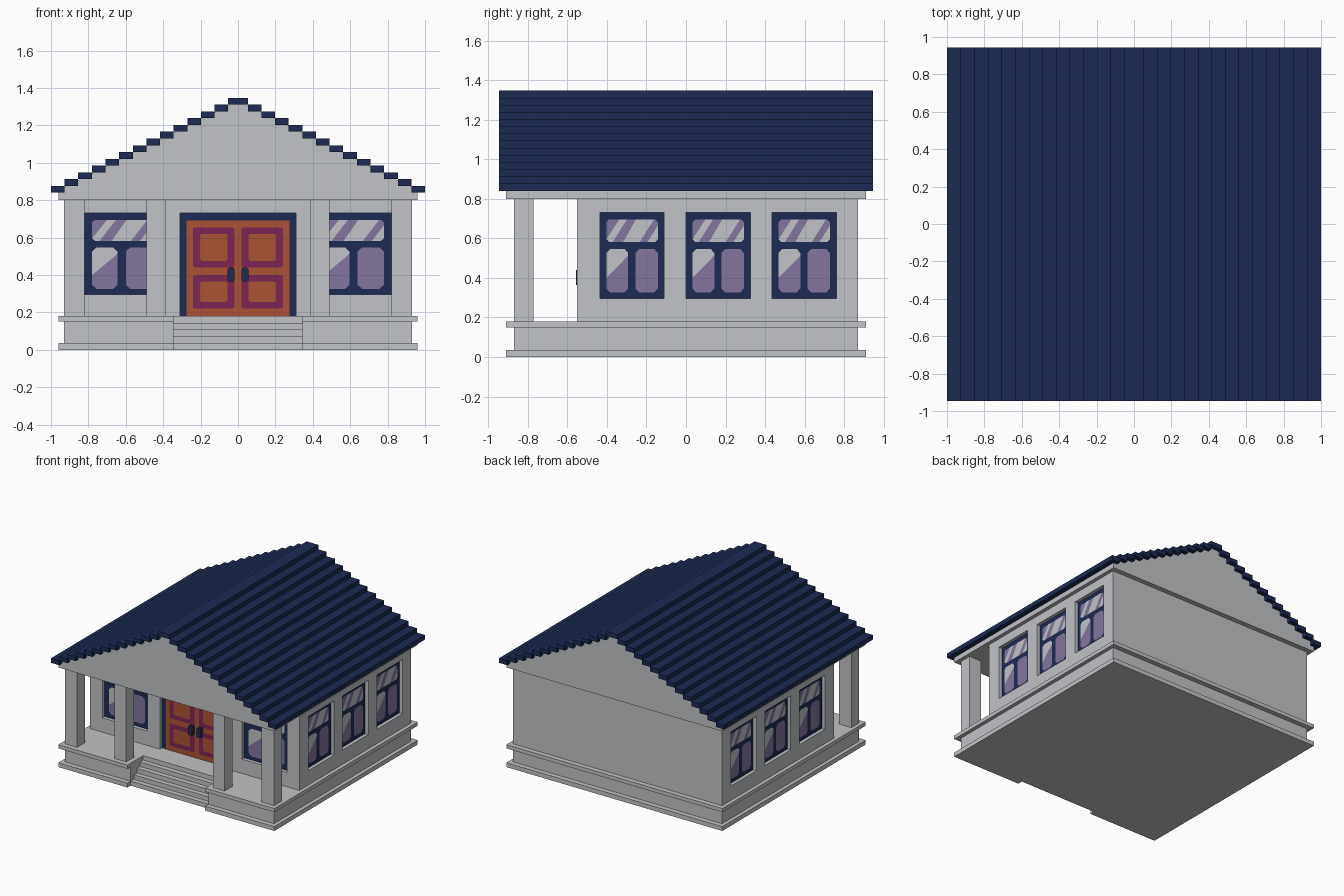
import bpy, bmesh
from mathutils import Matrix, Vector

if "Cube" in bpy.data.objects:
    bpy.data.objects.remove(bpy.data.objects["Cube"])


def material(name, hex_code):
    """Flat material from an sRGB hex colour, stored as linear."""
    srgb = [int(hex_code[i:i + 2], 16) / 255 for i in (0, 2, 4)]
    colour = [((c + 0.055) / 1.055) ** 2.4 if c > 0.04 else c / 12.92 for c in srgb] + [1]
    mat = bpy.data.materials.new(name)
    mat.use_nodes = True
    mat.diffuse_color = colour
    shader = mat.node_tree.nodes["Principled BSDF"]
    shader.inputs["Base Color"].default_value = colour
    shader.inputs["Roughness"].default_value = 0.9
    return mat


STONE = material("light_grey_stone", "c2c3c7")
NAVY = material("navy", "1d2b53")
GLASS = material("lavender_glass", "83769c")
BROWN = material("orange_brown_wood", "ab5236")
PLUM = material("plum_trim", "7e2553")


def finish(name, bm, mats):
    mesh = bpy.data.meshes.new(name)
    bm.to_mesh(mesh)
    bm.free()
    for mat in mats:
        mesh.materials.append(mat)
    obj = bpy.data.objects.new(name, mesh)
    bpy.context.collection.objects.link(obj)
    return obj


def boxes(name, spans, mat):
    """One object from boxes given as (x0, x1, y0, y1, z0, z1)."""
    bm = bmesh.new()
    for x0, x1, y0, y1, z0, z1 in spans:
        centre = Vector((x0 + x1, y0 + y1, z0 + z1)) / 2
        scale = Matrix.Diagonal((x1 - x0, y1 - y0, z1 - z0, 1))
        bmesh.ops.create_cube(bm, size=1, matrix=Matrix.Translation(centre) @ scale)
    return finish(name, bm, [mat])


def prism(name, points, sweep, mat):
    """Extrude a closed outline along a vector."""
    bm = bmesh.new()
    face = bm.faces.new([bm.verts.new(p) for p in points])
    moved = bmesh.ops.extrude_face_region(bm, geom=[face], use_keep_orig=True)["geom"]
    bmesh.ops.translate(bm, vec=sweep,
                        verts=[v for v in moved if isinstance(v, bmesh.types.BMVert)])
    bmesh.ops.recalc_face_normals(bm, faces=bm.faces)
    return finish(name, bm, [mat])


def mirrored(spans):
    return spans + [(-b, -a, *rest) for a, b, *rest in spans]


def rect(u0, u1, v0, v1):
    return [(u0, v0), (u1, v0), (u1, v1), (u0, v1)]


def clipped(u0, u1, v0, v1, cu, cv):
    """Rectangle with cut corners."""
    return [(u0 + cu, v0), (u1 - cu, v0), (u1, v0 + cv), (u1, v1 - cv),
            (u1 - cu, v1), (u0 + cu, v1), (u0, v1 - cv), (u0, v0 + cv)]


def panel(name, origin, across, size, layers, mats):
    """Flat painted panel: layers of (outline, material index, level)."""
    u, v = Vector(across), Vector((0, 0, 1))
    n = u.cross(v)
    bm = bmesh.new()
    for outline, index, level in layers:
        verts = [bm.verts.new(Vector(origin) + u * a * size[0] + v * b * size[1]
                              + n * level * 0.002) for a, b in outline]
        bm.faces.new(verts).material_index = index
    return finish(name, bm, mats)


# Stepped plinth, notched at the front for the stairs
STAIR_X, STAIR_BACK = 0.345, -0.71
for name, hx, hy, z0, z1 in (("plinth_foot", 0.96, 0.91, 0, 0.035),
                             ("plinth_body", 0.93, 0.87, 0.035, 0.15),
                             ("porch_floor", 0.96, 0.91, 0.15, 0.18)):
    outline = [(-hx, -hy), (-STAIR_X, -hy), (-STAIR_X, STAIR_BACK), (STAIR_X, STAIR_BACK),
               (STAIR_X, -hy), (hx, -hy), (hx, hy), (-hx, hy)]
    prism(name, [(x, y, z0) for x, y in outline], (0, 0, z1 - z0), STONE)

boxes("front_steps", [(-STAIR_X, STAIR_X, -0.87 + 0.04 * i, STAIR_BACK,
                       0.036 * i, 0.036 * (i + 1)) for i in range(4)], STONE)

# Porch columns
boxes("porch_columns", mirrored([(0.82, 0.93, -0.87, -0.77, 0.18, 0.80),
                                 (0.385, 0.49, -0.87, -0.77, 0.18, 0.80)]), STONE)

# Walls: solid core with an outer skin that leaves recessed openings
SILL, HEAD, RECESS = 0.295, 0.73, 0.03
WIN_Y, WIN_W = (-0.435, 0, 0.435), 0.325
front, core_x = -0.55, 0.93 - RECESS
inner = front + RECESS
boxes("wall_core", [(-core_x, core_x, inner, 0.87, 0.18, 0.80)], STONE)
skin = [(0.31, 0.93, front, inner, 0.18, SILL),
        (0.31, 0.42, front, inner, SILL, HEAD),
        (0.82, 0.93, front, inner, SILL, HEAD),
        (0, 0.93, front, inner, HEAD, 0.80),
        (core_x, 0.93, inner, 0.87, 0.18, SILL),
        (core_x, 0.93, inner, 0.87, HEAD, 0.80)]
starts = [inner] + [y + WIN_W for y in WIN_Y]
skin += [(core_x, 0.93, a, b, SILL, HEAD) for a, b in zip(starts, list(WIN_Y) + [0.87])]
boxes("wall_skin", mirrored(skin), STONE)

# Windows: frame, one wide upper pane, two lower panes, slanted reflections
window = [(rect(0, 1, 0, 1), 0, 1),
          (clipped(0.1, 0.9, 0.66, 0.92, 0.04, 0.03), 1, 2),
          (clipped(0.1, 0.44, 0.07, 0.58, 0.06, 0.05), 1, 2),
          (clipped(0.55, 0.9, 0.07, 0.58, 0.06, 0.05), 1, 2),
          ([(0.1, 0.69), (0.14, 0.66), (0.2, 0.66), (0.42, 0.92), (0.3, 0.92)], 2, 3),
          ([(0.36, 0.66), (0.62, 0.66), (0.84, 0.92), (0.56, 0.92)], 2, 3),
          ([(0.74, 0.66), (0.86, 0.66), (0.9, 0.69), (0.9, 0.85)], 2, 3),
          ([(0.1, 0.24), (0.44, 0.5), (0.44, 0.53), (0.38, 0.58),
            (0.16, 0.58), (0.1, 0.53)], 2, 3)]
paint = [NAVY, GLASS, STONE]
tall = HEAD - SILL
for side, x in (("right", -0.82), ("left", 0.42)):
    panel("front_window_" + side, (x, inner, SILL), (1, 0, 0), (0.4, tall), window, paint)
for i, y in enumerate(WIN_Y):
    panel(f"left_window_{i + 1}", (core_x, y, SILL), (0, 1, 0), (WIN_W, tall), window, paint)
    panel(f"right_window_{i + 1}", (-core_x, y + WIN_W, SILL), (0, -1, 0),
          (WIN_W, tall), window, paint)

# Double door with framed panels
door = [(rect(-0.31, 0.31, 0, 0.55), 0, 1), (rect(-0.275, 0.275, 0, 0.51), 1, 2)]
for u in (-0.24, 0.02):
    for v0, v1 in ((0.04, 0.22), (0.26, 0.475)):
        door.append((clipped(u, u + 0.22, v0, v1, 0.008, 0.008), 2, 3))
        door.append((clipped(u + 0.037, u + 0.183, v0 + 0.035, v1 - 0.035, 0.008, 0.008), 1, 4))
panel("double_door", (0, inner, 0.18), (1, 0, 0), (1, 1), door, [NAVY, BROWN, PLUM])

# Door handles
for side, x in (("right", -0.037), ("left", 0.037)):
    outline = clipped(x - 0.018, x + 0.018, 0.365, 0.44, 0.007, 0.008)
    prism("door_handle_" + side, [(a, inner, b) for a, b in outline], (0, -0.035, 0), NAVY)

# Eave slab and gable in one solid
gable = [(-0.96, 0.80), (0.96, 0.80), (0.96, 0.855), (0, 1.332), (-0.96, 0.855)]
prism("eave_and_gable", [(x, -0.91, z) for x, z in gable], (0, 1.82, 0), STONE)

# Stepped roof boards and ridge board
ROWS, RUN, RISE, EAVE = 13, 0.0729, 0.0362, 0.84
boards = [(1 - RUN * (i + 1), 1 - RUN * i, -0.945, 0.945,
           EAVE + RISE * i, EAVE + RISE * (i + 1)) for i in range(ROWS)]
ridge = 1 - RUN * ROWS
boxes("roof_boards", mirrored(boards), NAVY)
boxes("roof_ridge", [(-ridge, ridge, -0.945, 0.945,
                      EAVE + RISE * ROWS, EAVE + RISE * (ROWS + 1))], NAVY)
